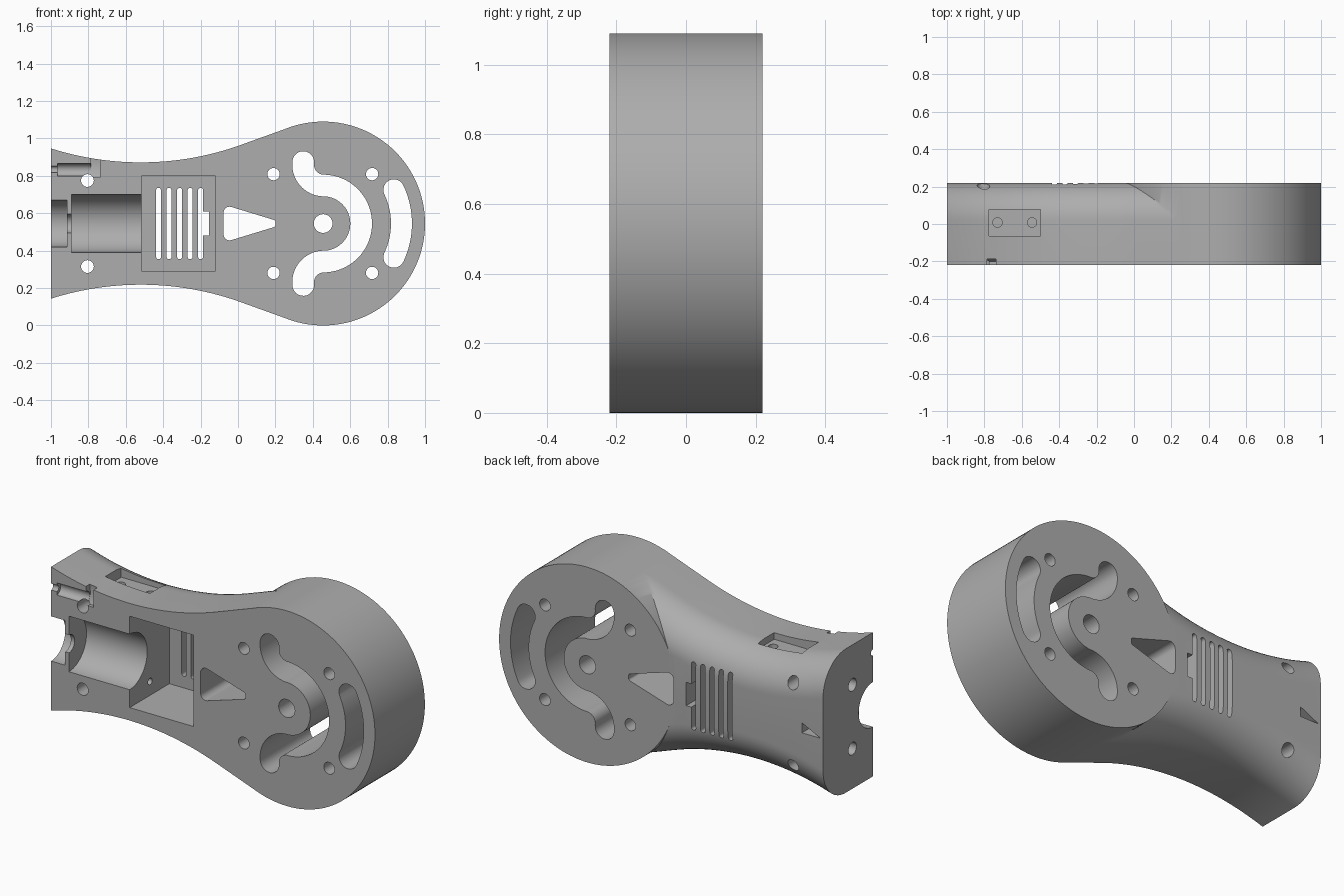
import bpy, bmesh
from math import sin, cos, pi, radians, sqrt, atan2
from mathutils import Vector

cube = bpy.data.objects.get("Cube")
if cube:
    bpy.data.objects.remove(cube, do_unlink=True)

MID = 0.545          # height of the symmetry plane
HALF = 0.22          # half thickness
HEAD_X = 0.455       # head centre

grey = bpy.data.materials.new("plain grey")
grey.use_nodes = True
COLOUR = (0.42, 0.42, 0.42, 1)
grey.diffuse_color = COLOUR
grey.node_tree.nodes["Principled BSDF"].inputs["Base Color"].default_value = COLOUR


def finish(name, bm):
    bmesh.ops.recalc_face_normals(bm, faces=bm.faces)
    mesh = bpy.data.meshes.new(name)
    bm.to_mesh(mesh)
    bm.free()
    mesh.materials.append(grey)
    obj = bpy.data.objects.new(name, mesh)
    bpy.context.collection.objects.link(obj)
    return obj


def prism(name, pts, axis, a, b):
    """Extrude a flat outline along an axis from a to b."""
    place = {"x": lambda u, v, t: (t, u, v),
             "y": lambda u, v, t: (u, t, v),
             "z": lambda u, v, t: (u, v, t)}[axis]
    bm = bmesh.new()
    face = bm.faces.new([bm.verts.new(place(u, v, a)) for u, v in pts])
    new = bmesh.ops.extrude_face_region(bm, geom=[face])["geom"]
    bmesh.ops.translate(bm, vec=Vector(place(0, 0, b - a)),
                        verts=[g for g in new if isinstance(g, bmesh.types.BMVert)])
    return finish(name, bm)


def arc(cx, cy, r, a0, a1, n=16):
    return [(cx + r * cos(radians(a0 + (a1 - a0) * i / n)),
             cy + r * sin(radians(a0 + (a1 - a0) * i / n))) for i in range(n + 1)]


def circle(cx, cy, r, n=32):
    return arc(cx, cy, r, 0, 360, n)[:-1]


def rect(u0, u1, v0, v1):
    return [(u0, v0), (u1, v0), (u1, v1), (u0, v1)]


def mirrored(pts):
    return [(x, 2 * MID - z) for x, z in reversed(pts)]


def slot(path, r):
    """Rounded band of half width r along a path."""
    left, right, n = [], [], len(path)
    for i, (x, y) in enumerate(path):
        p, q = path[max(i - 1, 0)], path[min(i + 1, n - 1)]
        d = atan2(q[1] - p[1], q[0] - p[0])
        left.append((x - r * sin(d), y + r * cos(d)))
        right.append((x + r * sin(d), y - r * cos(d)))
        if i == 0:
            start = d
    end_cap = arc(*path[-1], r, d * 180 / pi - 90, d * 180 / pi + 90, 12)
    start_cap = arc(*path[0], r, start * 180 / pi + 90, start * 180 / pi + 270, 12)
    return right[:-1] + end_cap + left[-2:0:-1] + start_cap[:-1]


# Handle: waisted loft whose back edges are rounded
def half_height(x):
    R, waist, joint = 1.58, -0.52, 0.017
    t = min(x, joint) - waist
    return 0.327 + R - sqrt(R * R - t * t) + max(0, x - joint) * 0.36


bm = bmesh.new()
rings = []
FILLET = 0.2
for i in range(41):
    x = -1 + 1.27 * i / 40
    h = half_height(x)
    top = [(-HALF, MID + h)] + arc(HALF - FILLET, MID + h - FILLET, FILLET, 90, 0, 14)
    rings.append([bm.verts.new((x, y, z)) for y, z in top + mirrored(top)])
for r0, r1 in zip(rings, rings[1:]):
    for k in range(len(r0)):
        j = (k + 1) % len(r0)
        bm.faces.new((r0[k], r0[j], r1[j], r1[k]))
bm.faces.new(rings[0])
bm.faces.new(rings[-1])
body = finish("tool_body", bm)


def combine(other, operation):
    mod = body.modifiers.new("combine", "BOOLEAN")
    mod.operation, mod.solver, mod.object = operation, "EXACT", other
    with bpy.context.temp_override(object=body, active_object=body):
        bpy.ops.object.modifier_apply(modifier=mod.name)
    bpy.data.objects.remove(other, do_unlink=True)


def cut(name, pts, axis, a, b):
    combine(prism(name, pts, axis, a, b), "DIFFERENCE")


def through(name, pts):
    cut(name, pts, "y", -0.4, 0.4)


# Round head
combine(prism("head_disc", circle(HEAD_X, MID, MID, 128), "y", -HALF, HALF), "UNION")

# Head openings
through("centre_hole", circle(HEAD_X, MID, 0.05))
for x in (0.19, 0.717):
    for s in (-1, 1):
        through("head_screw_hole", circle(x, MID + s * 0.264, 0.033))
through("outer_slot", slot(arc(HEAD_X, MID, 0.419, -25.5, 25.5), 0.056))
hook = arc(0.46, 0.86, 0.112, 173, 268)
bend = arc(HEAD_X, MID, 0.2035, 88, -88, 40)
through("curved_slot", slot(hook + bend + mirrored(hook), 0.058))
upper = arc(0.188, 0.553, 0.012, 0, 75, 6) + arc(-0.045, 0.603, 0.032, 75, 180, 8)
through("wedge_hole", upper + mirrored(upper))

# Handle cross holes
for s in (-1, 1):
    through("handle_hole", circle(-0.805, MID + s * 0.23, 0.034))

# Motor bed: half-round grooves open to the front
for name, r, a, b in (("end_groove", 0.125, -1.1, -0.913),
                      ("neck_groove", 0.05, -0.93, -0.87),
                      ("motor_groove", 0.155, -0.89, -0.5)):
    cut(name, circle(-HALF, MID, r, 48), "x", a, b)

# Gear box pocket with vents
cut("box_pocket", rect(-0.515, -0.12, 0.29, 0.80), "y", -0.4, 0.13)
for i in range(5):
    x = -0.425 + i * 0.0562
    through("vent", slot([(x, 0.368), (x, MID), (x, 0.722)], 0.0135))
cut("wire_notch", rect(-0.187, -0.155, 0.48, 0.61), "y", 0.1, 0.4)

# Long screws from the end face into the box
for s in (-1, 1):
    z = MID + s * 0.178
    cut("screw_head_bore", circle(-0.04, z, 0.035), "x", -1.1, -0.85)
    cut("screw_bore", circle(-0.04, z, 0.018), "x", -0.9, -0.45)

# Switch recess in the top edge
cut("switch_recess", rect(-0.775, -0.5, -0.063, 0.077), "z", 0.835, 1.1)
for x in (-0.73, -0.545):
    cut("switch_screw", circle(x, 0.008, 0.025, 24), "z", 0.74, 0.9)

# Socket groove near the upper corner
cut("cable_groove", circle(-HALF, 0.835, 0.018, 24), "x", -1.1, -0.95)
cut("socket_groove", circle(-HALF, 0.832, 0.034, 24), "x", -0.965, -0.77)
cut("socket_flange", [(-0.3, 0.79), (-0.2, 0.79), (-0.18, 0.84), (-0.19, 0.92), (-0.3, 0.92)],
    "x", -0.785, -0.738)

# Triangular mark on the back
cut("back_mark", [(-0.87, 0.575), (-0.87, 0.52), (-0.985, 0.52)], "y", 0.16, 0.4)

bpy.ops.object.select_all(action="DESELECT")
body.select_set(True)
bpy.context.view_layer.objects.active = body
bpy.ops.object.shade_smooth_by_angle(angle=radians(30))
